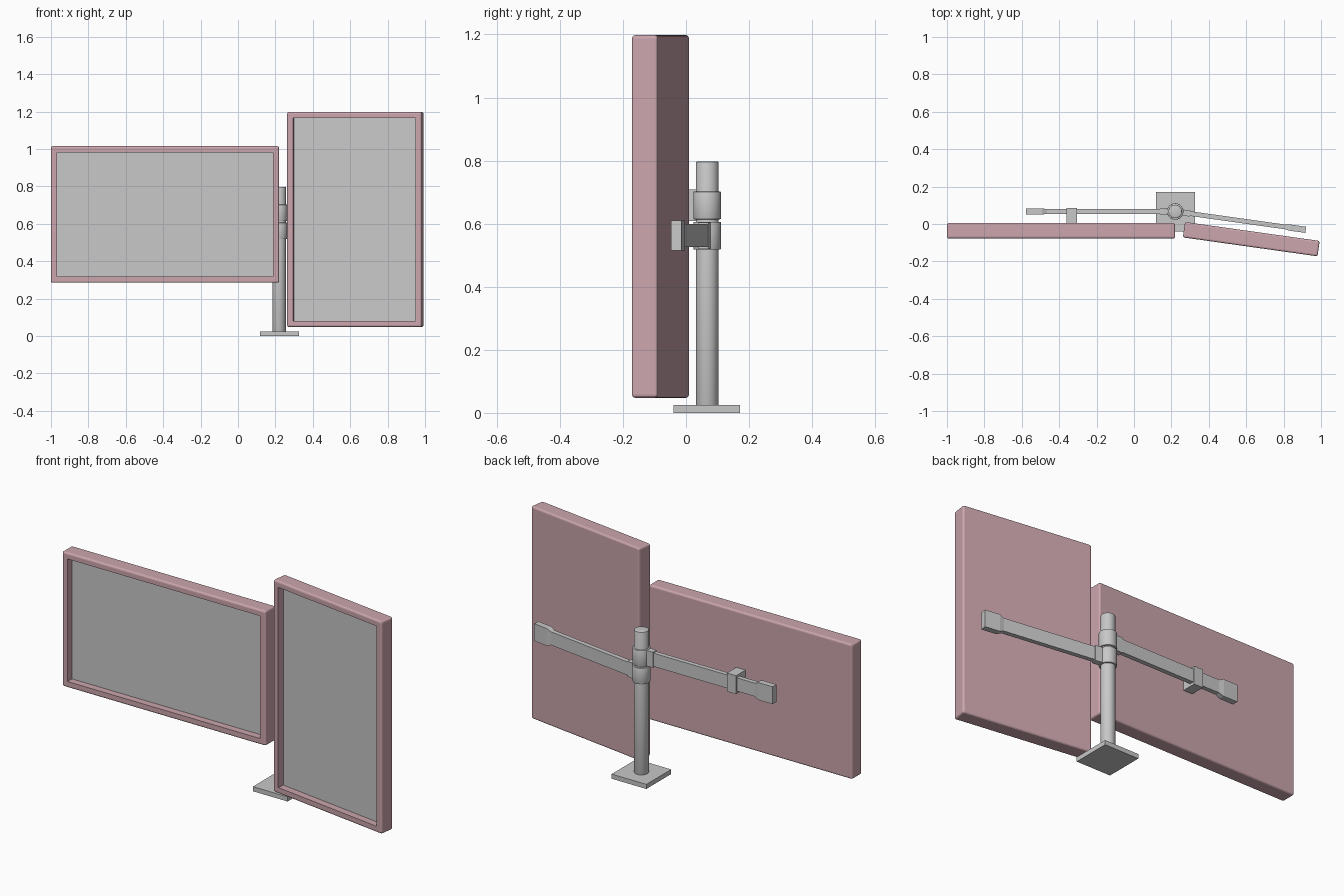
import bpy, bmesh, math
from mathutils import Matrix, Vector

if "Cube" in bpy.data.objects:
    bpy.data.objects.remove(bpy.data.objects["Cube"])


def material(name, rgb):
    m = bpy.data.materials.new(name)
    m.diffuse_color = (*rgb, 1)
    m.use_nodes = True
    m.node_tree.nodes["Principled BSDF"].inputs["Base Color"].default_value = m.diffuse_color
    return m


PINK = material("dusty_pink", (0.60, 0.38, 0.42))
GREY = material("light_grey", (0.58, 0.58, 0.58))
PX, PY = 0.22, 0.067          # pole axis


def finish(name, bm, mats, smooth=False):
    bmesh.ops.recalc_face_normals(bm, faces=bm.faces)
    me = bpy.data.meshes.new(name)
    bm.to_mesh(me)
    bm.free()
    for m in mats:
        me.materials.append(m)
    ob = bpy.data.objects.new(name, me)
    bpy.context.collection.objects.link(ob)
    if smooth:
        bpy.ops.object.select_all(action='DESELECT')
        ob.select_set(True)
        bpy.context.view_layer.objects.active = ob
        bpy.ops.object.shade_smooth_by_angle(angle=math.radians(35))
    return ob


def box(name, lo, hi, bevel=0.0):
    bm = bmesh.new()
    lo, hi = Vector(lo), Vector(hi)
    bmesh.ops.create_cube(bm, size=1, matrix=Matrix.Translation((lo + hi) / 2) @ Matrix.Diagonal((*(hi - lo), 1)))
    if bevel:
        bmesh.ops.bevel(bm, geom=bm.edges[:], offset=bevel, segments=2, profile=0.5, affect='EDGES')
    return finish(name, bm, [GREY])


def cylinder(name, r, z0, z1, bevel=0.003):
    bm = bmesh.new()
    bmesh.ops.create_cone(bm, cap_ends=True, segments=48, radius1=r, radius2=r, depth=z1 - z0,
                          matrix=Matrix.Translation((PX, PY, (z0 + z1) / 2)))
    rims = [e for e in bm.edges if abs(e.verts[0].co.z - e.verts[1].co.z) < 1e-5]
    bmesh.ops.bevel(bm, geom=rims, offset=bevel, segments=2, profile=0.5, affect='EDGES')
    return finish(name, bm, [GREY], True)


def monitor(name, size, centre, angle):
    """Rounded casing with a recessed screen on the -y side."""
    bm = bmesh.new()
    bmesh.ops.create_cube(bm, size=1, matrix=Matrix.Diagonal((*size, 1)))
    bmesh.ops.bevel(bm, geom=bm.edges[:], offset=0.01, segments=3, profile=0.5, affect='EDGES')
    bm.normal_update()
    front = max((f for f in bm.faces if f.normal.y < -0.99), key=lambda f: f.calc_area())
    bmesh.ops.inset_individual(bm, faces=[front], thickness=0.033)
    screen = bmesh.ops.extrude_discrete_faces(bm, faces=[front])["faces"][0]
    bmesh.ops.translate(bm, verts=screen.verts[:], vec=(0, 0.038, 0))
    screen.material_index = 1
    ob = finish(name, bm, [PINK, GREY])
    ob.location = centre
    ob.rotation_euler.z = angle
    return ob


def arm(name, length, z, angle):
    """Flat bar lofted from rectangles: root block, bar, flared end cap."""
    sections = [(0.0, 0.016, 0.042), (0.08, 0.016, 0.042), (0.08, 0.0125, 0.036),
                (length - 0.11, 0.0125, 0.036), (length - 0.085, 0.0165, 0.047), (length, 0.0165, 0.047)]
    bm = bmesh.new()
    rings = [[bm.verts.new((x, sy * t, sz * h)) for sy, sz in ((-1, -1), (1, -1), (1, 1), (-1, 1))]
             for x, t, h in sections]
    for a, b in zip(rings, rings[1:]):
        for i in range(4):
            j = (i + 1) % 4
            bm.faces.new((a[i], a[j], b[j], b[i]))
    bm.faces.new(rings[0])
    bm.faces.new(rings[-1])
    ob = finish(name, bm, [GREY])
    ob.location = (PX, PY, z)
    ob.rotation_euler.z = angle
    return ob


TILT = math.radians(-8)

# Stand: foot plate, pole, one collar per arm
box("base_plate", (0.117, -0.04, 0), (0.325, 0.172, 0.025))
cylinder("pole", 0.036, 0.02, 0.797)
cylinder("lower_collar", 0.044, 0.518, 0.606)
cylinder("upper_collar", 0.044, 0.614, 0.702)

# Arms and the bracket holding the wide monitor
arm("left_arm", 0.797, 0.658, math.pi)
arm("right_arm", 0.705, 0.5625, TILT)
box("left_bracket", (-0.36, -0.01, 0.608), (-0.305, 0.086, 0.708))

# Monitors
monitor("wide_monitor", (1.22, 0.083, 0.73), (-0.39, -0.036, 0.65), 0)
monitor("tall_monitor", (0.727, 0.083, 1.15), (0.627, -0.081, 0.623), TILT)
